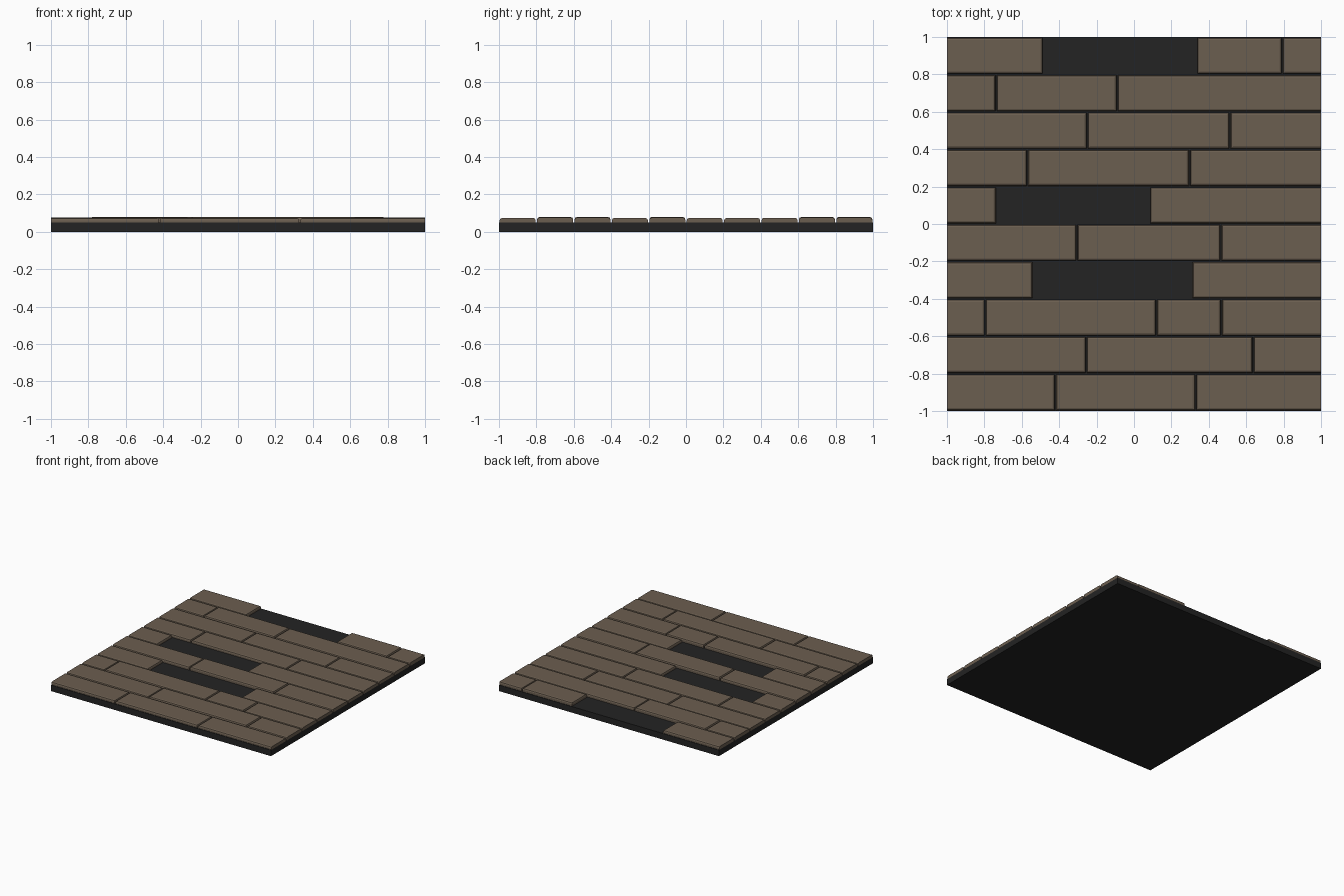
import bpy, bmesh
from mathutils import Vector

if "Cube" in bpy.data.objects:
    bpy.data.objects.remove(bpy.data.objects["Cube"])

def material(name, rgb):
    m = bpy.data.materials.new(name)
    m.diffuse_color = (*rgb, 1)
    m.use_nodes = True
    m.node_tree.nodes["Principled BSDF"].inputs["Base Color"].default_value = m.diffuse_color
    return m

BROWN = material("weathered brown", (0.148, 0.112, 0.08))
BLACK = material("charcoal", (0.017, 0.017, 0.017))
BASE_TOP = 0.05

def box(name, lo, hi, mat, bevel=0.0):
    """Box between two corners; bevels top edges except those cut at the tile ends."""
    bm = bmesh.new()
    bmesh.ops.create_cube(bm, size=1)
    for v in bm.verts:
        v.co = Vector([lo[i] if v.co[i] < 0 else hi[i] for i in range(3)])
    if bevel:
        edges = []
        for e in bm.edges:
            a, b = (v.co for v in e.verts)
            top = min(a.z, b.z) > hi[2] - 1e-4
            cut_end = min(abs(a.x), abs(b.x)) > 0.999 and a.x * b.x > 0
            if top and not cut_end:
                edges.append(e)
        bmesh.ops.bevel(bm, geom=edges, offset=bevel, segments=2,
                        profile=0.5, affect='EDGES')
    mesh = bpy.data.meshes.new(name)
    bm.to_mesh(mesh)
    bm.free()
    mesh.materials.append(mat)
    ob = bpy.data.objects.new(name, mesh)
    bpy.context.collection.objects.link(ob)
    return ob

# dark slab under the boards
box("floor_base", (-1, -1, 0), (1, 1, BASE_TOP), BLACK)

# joints per row from front to back, and the index of any missing board
rows = [
    ([-0.42, 0.33], None),
    ([-0.255, 0.637], None),
    ([-0.795, 0.12, 0.467], None),
    ([-0.54, 0.31], 1),
    ([-0.305, 0.465], None),
    ([-0.735, 0.083], 1),
    ([-0.57, 0.297], None),
    ([-0.25, 0.513], None),
    ([-0.737, -0.09], None),
    ([-0.485, 0.335, 0.793], 1),
]
raised_rows = {1, 2, 4, 8, 9}
GAP = 0.004

# floorboards
for r, (joints, missing) in enumerate(rows):
    xs = [-1] + joints + [1]
    y0 = -1 + 0.2 * r
    for i in range(len(xs) - 1):
        if i == missing:
            continue
        x0 = xs[i] + (GAP if i else 0)
        x1 = xs[i + 1] - (GAP if i < len(xs) - 2 else 0)
        inner = 0 < i < len(xs) - 2
        top = 0.079 if (inner and r in raised_rows) else 0.076 if r in raised_rows else 0.074
        box(f"floorboard_{r}_{i}", (x0, y0 + GAP, BASE_TOP),
            (x1, y0 + 0.2 - GAP, top), BROWN, 0.012)
